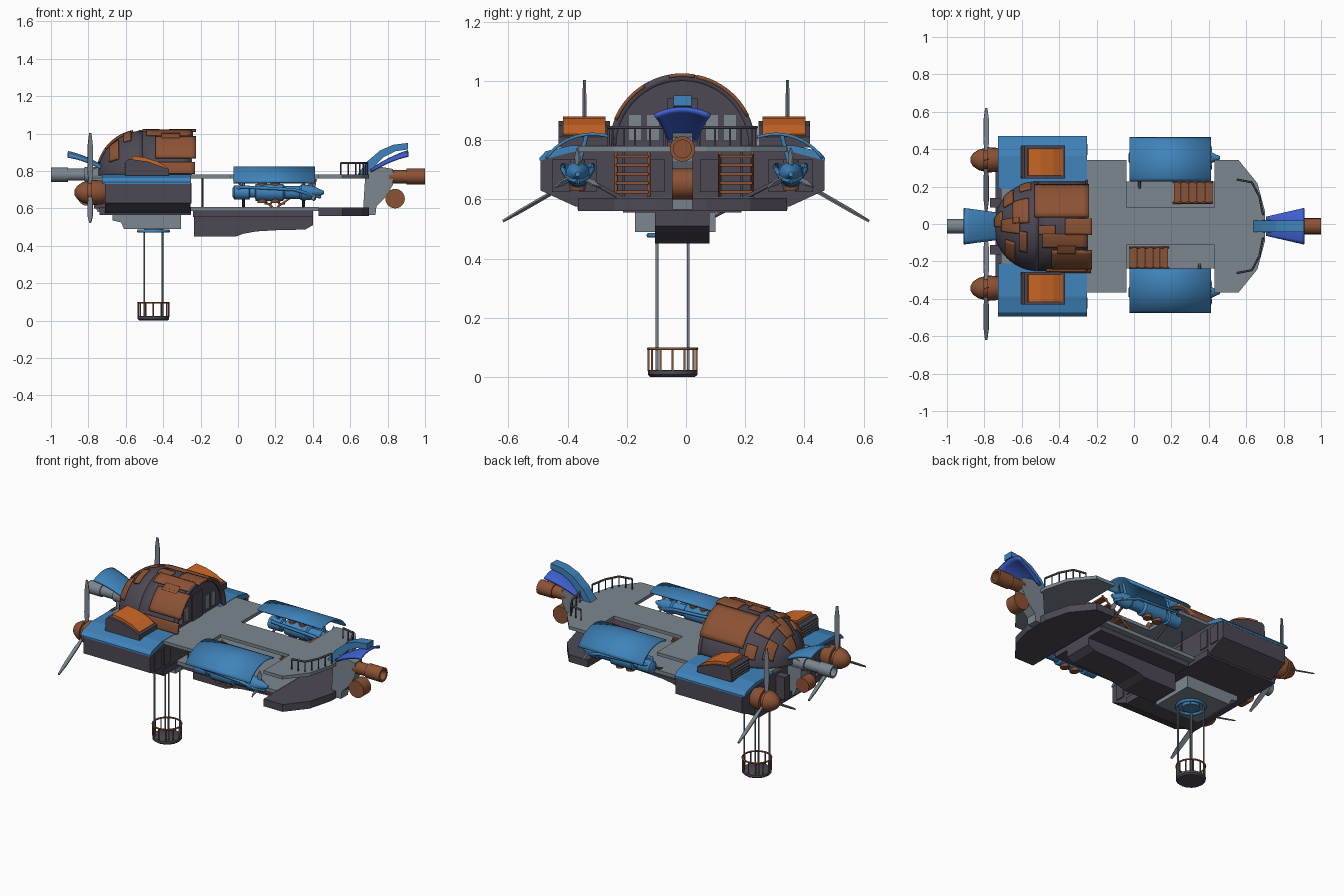
import bpy, bmesh
from math import sin, cos, pi
from mathutils import Matrix, Vector

if "Cube" in bpy.data.objects:
    bpy.data.objects.remove(bpy.data.objects["Cube"])

def material(name, c):
    m = bpy.data.materials.new(name)
    m.diffuse_color = (*c, 1)
    m.use_nodes = True
    m.node_tree.nodes["Principled BSDF"].inputs["Base Color"].default_value = m.diffuse_color
    return m

DARK = material("dark_iron", (0.075, 0.066, 0.09))
GREY = material("steel", (0.2, 0.24, 0.28))
BLUE = material("blue_paint", (0.05, 0.23, 0.5))
DEEP = material("deep_blue", (0.05, 0.12, 0.65))
COPPER = material("copper", (0.26, 0.085, 0.035))
ORANGE = material("orange", (0.62, 0.14, 0.02))
C = -0.012  # centre line of the hull in y

def finish(name, bm, mat, smooth=False):
    bmesh.ops.recalc_face_normals(bm, faces=bm.faces)
    me = bpy.data.meshes.new(name)
    bm.to_mesh(me)
    bm.free()
    ob = bpy.data.objects.new(name, me)
    bpy.context.collection.objects.link(ob)
    me.materials.append(mat)
    if smooth:
        bpy.ops.object.select_all(action='DESELECT')
        ob.select_set(True)
        bpy.context.view_layer.objects.active = ob
        bpy.ops.object.shade_smooth_by_angle(angle=0.6)
    return ob

def place(axis, p, q, a):
    return {'x': (a, p, q), 'y': (p, a, q), 'z': (p, q, a)}[axis]

def prism(name, pts, axis, a, b, mat, matrix=None):
    bm = bmesh.new()
    lo = [bm.verts.new(place(axis, p, q, a)) for p, q in pts]
    hi = [bm.verts.new(place(axis, p, q, b)) for p, q in pts]
    n = len(pts)
    bm.faces.new(lo)
    bm.faces.new(hi)
    for i in range(n):
        bm.faces.new((lo[i], lo[(i + 1) % n], hi[(i + 1) % n], hi[i]))
    if matrix:
        bm.transform(matrix)
    return finish(name, bm, mat)

def box(name, x0, x1, y0, y1, z0, z1, mat):
    return prism(name, [(x0, y0), (x1, y0), (x1, y1), (x0, y1)], 'z', z0, z1, mat)

def lathe(name, origin, axis, profile, mat, n=20):
    """Capped turned solid; profile is (position along axis, radius)."""
    bm = bmesh.new()
    rings = [[bm.verts.new(Vector(origin) + Vector(place(axis, r * cos(2*pi*i/n), r * sin(2*pi*i/n), t)))
              for i in range(n)] for t, r in profile]
    for A, B in zip(rings, rings[1:]):
        for i in range(n):
            bm.faces.new((A[i], A[(i + 1) % n], B[(i + 1) % n], B[i]))
    bm.faces.new(rings[0])
    bm.faces.new(rings[-1])
    return finish(name, bm, mat, True)

def sheet(name, f, nu, nv, mat, thick):
    """Curved plate from f(u, v), given thickness."""
    bm = bmesh.new()
    g = [[bm.verts.new(f(i / nu, j / nv)) for j in range(nv + 1)] for i in range(nu + 1)]
    for i in range(nu):
        for j in range(nv):
            bm.faces.new((g[i][j], g[i + 1][j], g[i + 1][j + 1], g[i][j + 1]))
    bmesh.ops.remove_doubles(bm, verts=bm.verts, dist=1e-5)
    ob = finish(name, bm, mat, True)
    m = ob.modifiers.new("thickness", 'SOLIDIFY')
    m.thickness, m.offset = thick, 0
    return ob

def tube(name, pts, r, mat, cyclic=False):
    cu = bpy.data.curves.new(name, 'CURVE')
    cu.dimensions, cu.bevel_depth, cu.bevel_resolution, cu.use_fill_caps = '3D', r, 1, True
    sp = cu.splines.new('POLY')
    sp.points.add(len(pts) - 1)
    for p, co in zip(sp.points, pts):
        p.co = (*co, 1)
    sp.use_cyclic_u = cyclic
    cu.materials.append(mat)
    ob = bpy.data.objects.new(name, cu)
    bpy.context.collection.objects.link(ob)

def circle(x, y, z, r, n=20):
    return [(x + r * cos(2*pi*i/n), y + r * sin(2*pi*i/n), z) for i in range(n)]

def both(half, c=C):
    return [(x, c + y) for x, y in half] + [(x, c - y) for x, y in reversed(half)]

# Decks and keel
bow = [(0.70, 0.08), (0.66, 0.23), (0.56, 0.353)]
prism("main_deck", both(bow + [(0.43, 0.353), (0.43, 0.1), (-0.04, 0.1), (-0.04, 0.353), (-0.71, 0.353)]),
      'z', 0.76, 0.78, GREY)
prism("lower_bow_plate", both(bow + [(0.43, 0.353), (0.43, 0.1)]), 'z', 0.56, 0.605, DARK)
box("lower_floor", -0.26, 0.43, C - 0.225, C + 0.24, 0.585, 0.607, GREY)
box("lower_hull", -0.24, 0.40, C - 0.2, C + 0.2, 0.555, 0.585, DARK)
prism("keel", [(-0.235, 0.56), (-0.235, 0.45), (-0.01, 0.45), (0.03, 0.465), (0.1, 0.477), (0.2, 0.483),
               (0.36, 0.487), (0.40, 0.51), (0.40, 0.56)], 'y', C - 0.092, C + 0.092, DARK)

# Aft hull with side pods
half = [(0.37, 0.765), (0.48, 0.735), (0.48, 0.63), (0.36, 0.575)]
prism("aft_hull", [(C + y, z) for y, z in half] + [(C - y, z) for y, z in reversed(half)], 'x', -0.71, -0.255, DARK)
box("aft_hull_base", -0.74, -0.25, C - 0.355, C + 0.355, 0.565, 0.605, DARK)
for s in (1, -1):
    prism("pod_cover", [(C + s*y, z) for y, z in [(0.2, 0.77), (0.2, 0.782), (0.375, 0.782), (0.462, 0.762),
          (0.482, 0.74), (0.482, 0.73), (0.37, 0.76)]], 'x', -0.728, -0.252, BLUE)
    # Intake hatch: dark frame with a curved orange lid
    y0, y1 = sorted((C/2 + s*0.25, C/2 + s*0.425))
    prism("hatch_frame", [(-0.605, 0.775), (-0.6, 0.85), (-0.585, 0.865), (-0.48, 0.85), (-0.37, 0.81),
                          (-0.37, 0.775)], 'y', y0, y1, DARK)
    prism("hatch_lid", [(-0.57, 0.855), (-0.565, 0.88), (-0.5, 0.872), (-0.43, 0.85), (-0.38, 0.82), (-0.39, 0.8)],
          'y', y0 + 0.015, y1 - 0.015, ORANGE)
    for k in range(4):
        box("hatch_grille", -0.609, -0.6, y0 + 0.01, y1 - 0.01, 0.787 + 0.016*k, 0.793 + 0.016*k, GREY)
    # Panels on the forward face of the aft hull
    for y in (0.06, 0.29, 0.38):
        a, b = sorted((C + s*y, C + s*(y + 0.06)))
        box("wall_panel", -0.256, -0.249, a, b, 0.625, 0.735, DARK)
    # Propeller at the stern
    hub = Vector((-0.79, s*0.343, 0.685))
    lathe("propeller_hub", hub, 'x', [(-0.085, 0.012), (-0.07, 0.035), (-0.04, 0.055), (-0.012, 0.062),
          (-0.012, 0.05), (0.008, 0.05), (0.008, 0.068), (0.06, 0.064), (0.09, 0.05)], COPPER)
    for k in range(3):
        m = (Matrix.Translation(hub) @ Matrix.Rotation(2*pi*k/3, 4, 'X') @ Matrix.Rotation(0.3, 4, 'Z'))
        prism("propeller_blade", [(-0.008, 0.03), (0.008, 0.03), (0.015, 0.12), (0.014, 0.25), (0.006, 0.318),
              (-0.006, 0.318), (-0.014, 0.25), (-0.015, 0.12)], 'y', -0.003, 0.003, GREY, m)

# Dome: half barrel towards the bow, quarter sphere at the stern
R, XC, ZB = 0.236, -0.51, 0.775
def dome(s, a, r):
    x, k = (XC + s, r) if s >= 0 else (XC - r * sin(-s / R), r * cos(-s / R))
    return (x, C + k * cos(a), ZB + k * sin(a))
def dome_patch(name, s0, s1, a0, a1, r, mat, t, nu=8, nv=8):
    sheet(name, lambda u, v: dome(s0 + (s1 - s0) * u, a0 + (a1 - a0) * v, r), nu, nv, mat, t)
dome_patch("dome_barrel", 0, 0.26, 0, pi, R, DARK, 0.008, 4, 32)
dome_patch("dome_cap", -R * pi / 2, 0, 0, pi, R, DARK, 0.008, 14, 32)
dome_patch("dome_rim", 0.25, 0.265, 0, pi, R, DARK, 0.024, 1, 32)
prism("dome_wall", [(C + (R - .004) * cos(pi*i/24), ZB + (R - .004) * sin(pi*i/24)) for i in range(25)],
      'x', -0.285, -0.275, DARK)
box("dome_door", -0.276, -0.268, C - 0.05, C + 0.05, 0.78, 0.94, DARK)
for y in (-0.16, -0.1, 0.1, 0.16):
    box("dome_window", -0.276, -0.27, C + y - 0.02, C + y + 0.02, 0.8, 0.885, GREY)
for s0, s1, a0, a1 in [(0.07, 0.285, 2.13, 2.75), (-0.02, 0.27, 0.45, 1.37), (0.02, 0.26, 1.74, 2.05),
                       (0.1, 0.2, 2.0, 2.2), (0.14, 0.285, 1.4, 1.76), (0.0, 0.09, 1.55, 1.75),
                       (0.04, 0.28, 2.85, 3.1), (-0.14, -0.05, 0.9, 1.5), (-0.22, -0.1, 1.35, 1.75),
                       (-0.19, -0.13, 2.0, 2.7), (-0.1, -0.06, 1.7, 2.2), (-0.2, -0.14, 0.3, 0.9),
                       (-0.3, -0.22, 1.0, 1.6), (-0.1, -0.04, 0.25, 0.6)]:
    dome_patch("dome_copper_plate", s0, s1, a0, a1, R + 0.008, COPPER, 0.012)

# Side engines beneath curved covers, one each side
for s in (1, -1):
    def cover(u, v):
        a = 0.6 + 1.38 * v
        return (-0.025 + 0.437 * u, C/2 + s * (0.31 + 0.19 * cos(a)), 0.63 + 0.19 * sin(a))
    sheet("engine_cover", cover, 1, 14, BLUE, 0.01)
    e = (0, s * 0.36 + C/2, 0.685)
    lathe("engine_body", e, 'x', [(-0.03, 0.02), (-0.02, 0.038), (0.06, 0.038), (0.065, 0.028), (0.09, 0.028),
          (0.095, 0.046), (0.24, 0.046), (0.25, 0.034), (0.33, 0.034), (0.34, 0.043), (0.39, 0.04), (0.46, 0.008)],
          BLUE, 16)
    for dx in (0.13, 0.2):
        lathe("engine_cylinder", (dx, e[1], e[2]), 'z', [(-0.055, 0.025), (-0.03, 0.03), (0.05, 0.025)], COPPER, 12)
    for dy in (-0.05, 0.05):
        tube("engine_pipe", [(-0.02, e[1], 0.7), (0.02, e[1] + dy, 0.715), (0.3, e[1] + dy, 0.7),
                             (0.4, e[1] + dy*0.6, 0.67), (0.44, e[1], 0.66)], 0.009, BLUE)
    for k in range(3):
        m = Matrix.Translation((0.405, e[1], 0.685)) @ Matrix.Rotation(2*pi*k/3, 4, 'X') @ Matrix.Rotation(0.6, 4, 'Z')
        prism("engine_fan_blade", [(-0.008, 0.02), (0.008, 0.02), (0.014, 0.06), (0, 0.09), (-0.014, 0.06)],
              'y', -0.003, 0.003, GREY, m)
    for x in (0.03, 0.35):
        tube("cover_strut", [(x, e[1], 0.7), (x, e[1] - s*0.03, 0.815)], 0.008, BLUE)
        tube("engine_mount", [(x, e[1], 0.685), (x, C + s*0.2, 0.6)], 0.008, DARK)
    # Stairs from the main deck to the lower floor
    top, run = (0.42, -0.042) if s > 0 else (-0.025, 0.042)
    y0, y1 = sorted((C/2 + s*0.12, C/2 + s*0.23))
    for k in range(5):
        a, b = sorted((top + run*k, top + run*(k + 0.93)))
        box("stair_tread", a, b, y0, y1, 0.74 - 0.03*k, 0.75 - 0.03*k, COPPER)
    for y in (y0, y1):
        tube("stair_stringer", [(top, y, 0.755), (top + run*5, y, 0.607)], 0.006, COPPER)
    tube("deck_post", [(-0.19, C + s*0.2, 0.6), (-0.19, C + s*0.2, 0.77)], 0.005, DARK)

# Bow railing
for s in (1, -1):
    rail = [(0.55, C + s*0.25), (0.63, C + s*0.235), (0.67, C + s*0.16), (0.69, C + s*0.06)]
    tube("bow_rail", [(x, y, 0.843) for x, y in rail], 0.006, DARK)
    for (xa, ya), (xb, yb) in zip(rail, rail[1:]):
        for t in (0, 0.5, 1):
            x, y = xa + (xb - xa)*t, ya + (yb - ya)*t
            tube("bow_rail_post", [(x, y, 0.77), (x, y, 0.843)], 0.004, DARK)

# Bow stem, copper cannon, drum and figurehead fins
prism("bow_stem", [(0.67, 0.61), (0.69, 0.565), (0.735, 0.565), (0.74, 0.61), (0.79, 0.66), (0.83, 0.73),
                   (0.83, 0.81), (0.72, 0.83), (0.68, 0.77)], 'y', C - 0.034, C + 0.034, GREY)
lathe("bow_cannon", (0, C, 0.77), 'x', [(0.8, 0.03), (0.81, 0.036), (0.9, 0.036), (0.9, 0.043), (1.0, 0.043),
      (1.0, 0.03), (0.93, 0.03)], COPPER)
lathe("bow_drum", (0.84, C, 0.652), 'y', [(-0.036, 0.052), (0.036, 0.052)], COPPER, 24)
prism("bow_crest", [(0.635, 0.775), (0.69, 0.85), (0.76, 0.91), (0.83, 0.94), (0.91, 0.95), (0.91, 0.915),
                    (0.84, 0.905), (0.78, 0.875), (0.73, 0.825), (0.71, 0.775)], 'y', C - 0.03, C + 0.03, BLUE)
def bow_fin(u, v):
    y = (2*v - 1) * (0.05 + 0.045 * u)
    return (0.71 + 0.2*u, C + y, 0.805 + 0.135*u - 0.035*u*u - 2.5*y*y)
sheet("bow_fin", bow_fin, 8, 10, DEEP, 0.014)

# Stern fin, exhaust pipe and brackets
def stern_fin(u, v):
    y = (2*v - 1) * (0.07 + 0.025 * u)
    return (-0.72 - 0.19*u, C + y, 0.82 + 0.12*u - 0.04*u*u - 2.5*y*y)
sheet("stern_fin", stern_fin, 8, 10, BLUE, 0.014)
lathe("stern_exhaust", (0, C, 0.78), 'x', [(-0.95, 0.028), (-1.0, 0.028), (-1.0, 0.038), (-0.91, 0.038),
      (-0.91, 0.032), (-0.82, 0.032), (-0.82, 0.042), (-0.7, 0.042)], GREY)
prism("stern_stem", [(-0.7, 0.58), (-0.75, 0.58), (-0.8, 0.7), (-0.8, 0.8), (-0.7, 0.84)],
      'y', C - 0.035, C + 0.035, GREY)
lathe("stern_drum", (-0.81, C, 0.66), 'y', [(-0.036, 0.045), (0.036, 0.045)], COPPER, 24)
for s in (1, -1):
    a, b = sorted((C + s*0.1, C + s*0.15))
    box("stern_bracket", -0.77, -0.7, a, b, 0.6, 0.74, DARK)

# Lift housing, rings, ropes and hanging basket
prism("lift_housing", [(-0.67, 0.575), (-0.67, 0.535), (-0.625, 0.525), (-0.61, 0.49), (-0.305, 0.49), (-0.305, 0.575)],
      'y', -0.172, 0.1, GREY)
bx, by = -0.452, -0.045
for z in (0.478, 0.595):
    tube("lift_ring", circle(bx, by, z, 0.08), 0.009, BLUE, True)
lathe("lift_winch", (bx, by, 0), 'z', [(0.47, 0.05), (0.5, 0.05)], BLUE)
for dx, dy in [(1, 1), (1, -1), (-1, 1), (-1, -1)]:
    tube("lift_rope", [(bx + dx*0.049, by + dy*0.053, 0.02), (bx + dx*0.049, by + dy*0.053, 0.48)], 0.005, GREY)
lathe("basket_floor", (bx, by, 0), 'z', [(0, 0.075), (0.008, 0.084), (0.022, 0.084), (0.024, 0.08)], DARK, 16)
tube("basket_rail", circle(bx, by, 0.095, 0.082), 0.005, COPPER, True)
for x, y, z in circle(bx, by, 0.02, 0.081, 12):
    tube("basket_post", [(x, y, z), (x, y, 0.095)], 0.004, COPPER)
